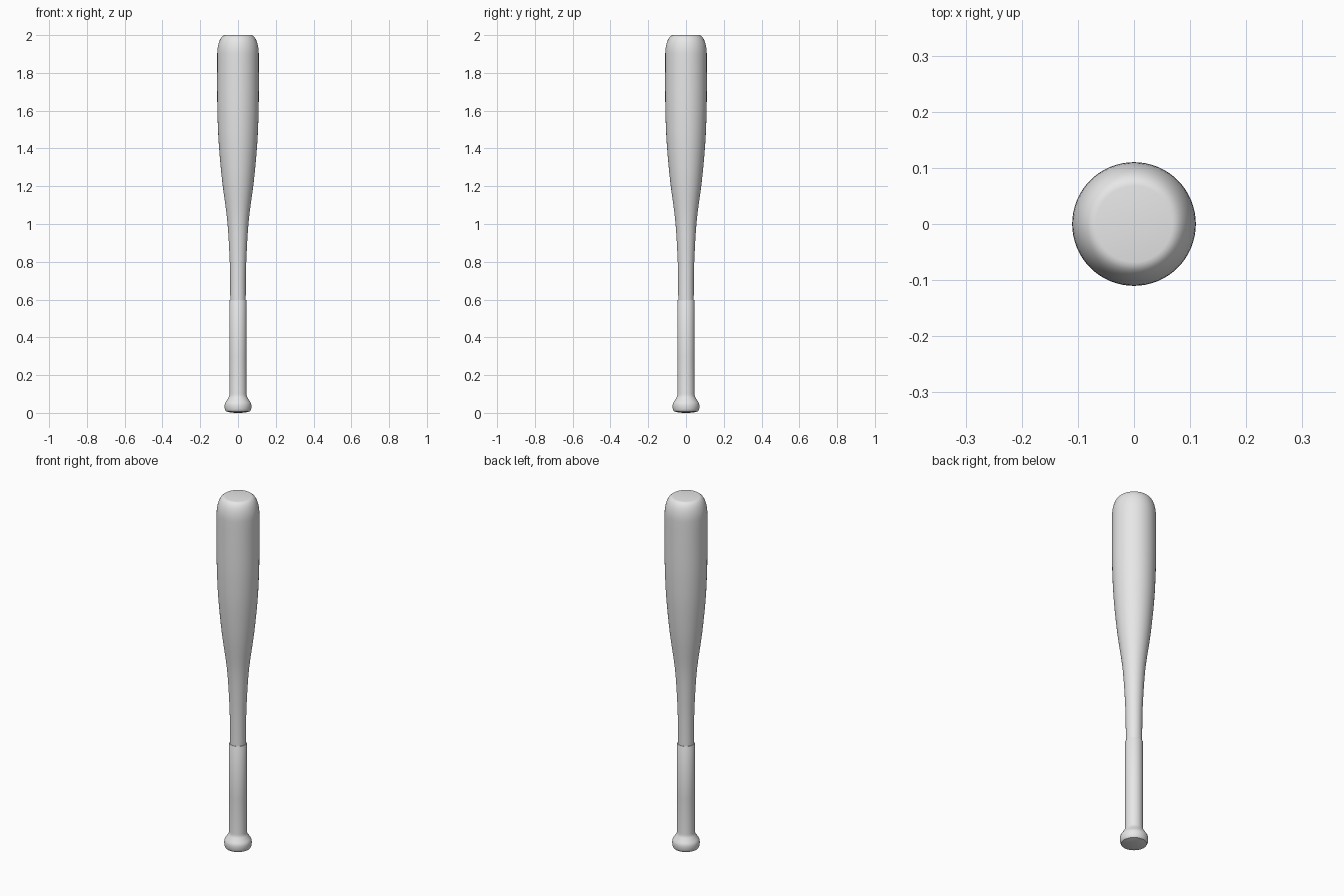
import bpy, bmesh, math

if "Cube" in bpy.data.objects:
    bpy.data.objects.remove(bpy.data.objects["Cube"])

SEGMENTS = 64

grey = bpy.data.materials.new("plain grey")
grey.diffuse_color = (0.8, 0.8, 0.8, 1)
grey.use_nodes = True
grey.node_tree.nodes["Principled BSDF"].inputs["Base Color"].default_value = grey.diffuse_color


def smooth_profile(pts, steps=4):
    """Catmull-Rom curve through (radius, height) points."""
    ext = [pts[0]] + pts + [pts[-1]]
    out = []
    for a, b, c, d in zip(ext, ext[1:], ext[2:], ext[3:]):
        for i in range(steps):
            t = i / steps
            out.append(tuple(
                0.5 * (2 * q + (r - p) * t + (2 * p - 5 * q + 4 * r - s) * t ** 2
                       + (3 * q - p - 3 * r + s) * t ** 3)
                for p, q, r, s in zip(a, b, c, d)))
    return out + [pts[-1]]


def corner(r_flat, r_side, z_flat, z_side, steps=10):
    """Quarter-ellipse rounding from the side to the flat end."""
    out = []
    for i in range(steps + 1):
        a = math.pi / 2 * i / steps
        out.append((r_flat + (r_side - r_flat) * math.cos(a),
                    z_side + (z_flat - z_side) * math.sin(a)))
    return out


def lathe(name, profile):
    """Spin a bottom-to-top profile about z and close both ends."""
    bm = bmesh.new()
    rings = []
    for r, z in profile:
        rings.append([bm.verts.new((r * math.cos(2 * math.pi * k / SEGMENTS),
                                    r * math.sin(2 * math.pi * k / SEGMENTS), z))
                      for k in range(SEGMENTS)])
    for lo, hi in zip(rings, rings[1:]):
        for k in range(SEGMENTS):
            n = (k + 1) % SEGMENTS
            bm.faces.new((lo[k], lo[n], hi[n], hi[k]))
    bm.faces.new(rings[0][::-1])
    bm.faces.new(rings[-1])
    mesh = bpy.data.meshes.new(name)
    bm.to_mesh(mesh)
    bm.free()
    mesh.materials.append(grey)
    obj = bpy.data.objects.new(name, mesh)
    bpy.context.collection.objects.link(obj)
    bpy.ops.object.select_all(action='DESELECT')
    obj.select_set(True)
    bpy.context.view_layer.objects.active = obj
    bpy.ops.object.shade_smooth_by_angle(angle=math.radians(35))
    return obj


# Tapered barrel, with its foot tucked into the grip
taper = smooth_profile([
    (0.041, 0.57), (0.0415, 0.70), (0.045, 0.83), (0.057, 1.02), (0.083, 1.22),
    (0.100, 1.40), (0.107, 1.53), (0.110, 1.66), (0.110, 1.90)])
lathe("barrel", taper[:-1] + corner(0.068, 0.110, 2.0, 1.90))

# Grip sleeve and flared knob, ending in a slightly domed base
knob = smooth_profile([
    (0.064, 0.008), (0.069, 0.018), (0.071, 0.036), (0.068, 0.052),
    (0.057, 0.070), (0.048, 0.086), (0.0455, 0.100)])
base = [(0.015, 0.0), (0.040, 0.002)]
sleeve = [(0.0455, 0.3), (0.0455, 0.594), (0.044, 0.597)]
lathe("grip_and_knob", base + knob + sleeve)
